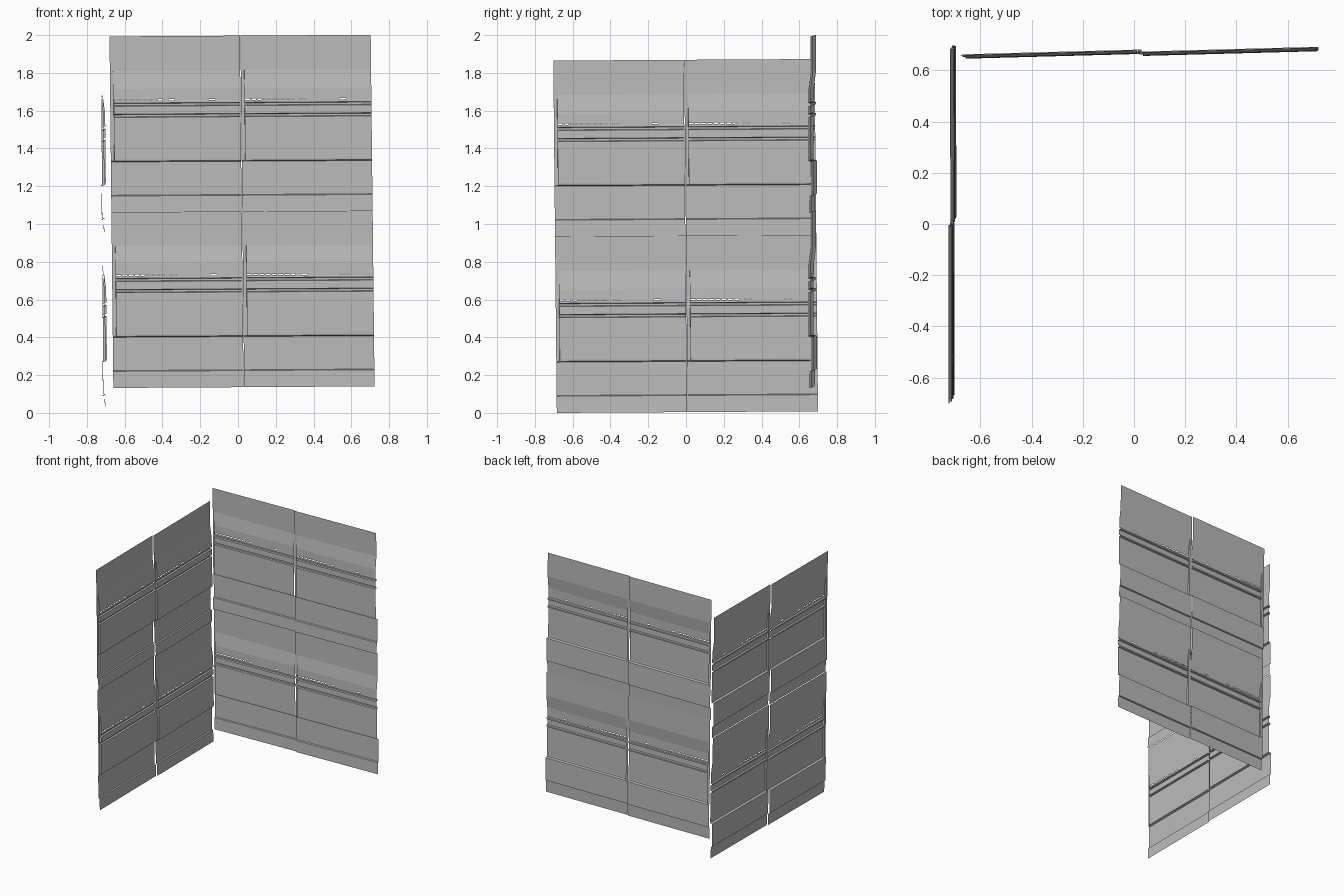
import bpy, bmesh
from mathutils import Vector

if "Cube" in bpy.data.objects:
    bpy.data.objects.remove(bpy.data.objects["Cube"])

grey = bpy.data.materials.new("siding_grey")
grey.diffuse_color = (0.5, 0.5, 0.5, 1)
grey.use_nodes = True
grey.node_tree.nodes["Principled BSDF"].inputs["Base Color"].default_value = grey.diffuse_color

WIDTH = 0.69
EAR = 0.018          # recessed overlap strip on the left edge of each panel

# Siding profile from the bottom up: (height, outward offset)
PROFILE = [(0, -0.006), (0.088, -0.008), (0.092, -0.017), (0.268, -0.017),
           (0.273, -0.001), (0.285, 0.0)]
for h in (0.513, 0.572):                       # two long grooves
    PROFILE += [(h - 0.009, 0), (h - 0.006, -0.012),
                (h + 0.005, -0.012), (h + 0.008, 0)]
PROFILE += [(0.593, -0.001), (0.599, -0.001), (0.655, -0.002),
            (0.75, -0.014), (0.933, -0.014)]
SLOT_H = 0.593

# Nailing slots along the panel: (start, end)
SLOTS = [(0.022 + i * 0.033, 0.046 + i * 0.033) for i in range(8)]
SLOTS += [(0.31, 0.34), (0.52, 0.555)]


def make_panel(name, origin, along, up, out):
    """One folded sheet with a recessed left ear and slots cut through."""
    bm = bmesh.new()
    cols = [(0, True), (EAR, True), (EAR + 0.001, False)]
    for a, b in SLOTS:
        cols += [(a, False), (b, False)]
    cols.append((WIDTH, False))
    grid = []
    for u, ear in cols:
        grid.append([bm.verts.new(origin + along * u + up * h +
                     out * (min(d, -0.013) if ear and h > 0.27 else d))
                     for h, d in PROFILE])
    starts = [a for a, b in SLOTS]
    for i in range(len(cols) - 1):
        for j in range(len(PROFILE) - 1):
            if cols[i][0] in starts and PROFILE[j][0] == SLOT_H:
                continue                       # open slot
            bm.faces.new((grid[i][j], grid[i + 1][j],
                          grid[i + 1][j + 1], grid[i][j + 1]))
    mesh = bpy.data.meshes.new(name)
    bm.to_mesh(mesh)
    bm.free()
    mesh.materials.append(grey)
    obj = bpy.data.objects.new(name, mesh)
    bpy.context.collection.objects.link(obj)


def make_wall(name, origin, along, up, out, rise):
    """Two rows of two panels; the right column laps slightly forward."""
    origin, along, up, out = map(Vector, (origin, along, up, out))
    for row, row_name in enumerate(("lower", "upper")):
        for col, col_name in enumerate(("left", "right")):
            o = origin + up * rise * row + along * (WIDTH + 0.003) * col + out * 0.008 * col
            make_panel(f"{name}_{row_name}_{col_name}_panel", o, along, up, out)


# Back wall faces the front, left wall faces right; both lean a little
make_wall("back_wall", (-0.66, 0.646, 0.132), (1, 0.027, 0.006), (-0.011, 0, 1), (0, -1, 0), 0.928)
make_wall("left_wall", (-0.70, -0.684, 0.0), (-0.001, 1, 0.006), (-0.006, -0.01, 1), (1, 0, 0), 0.932)
